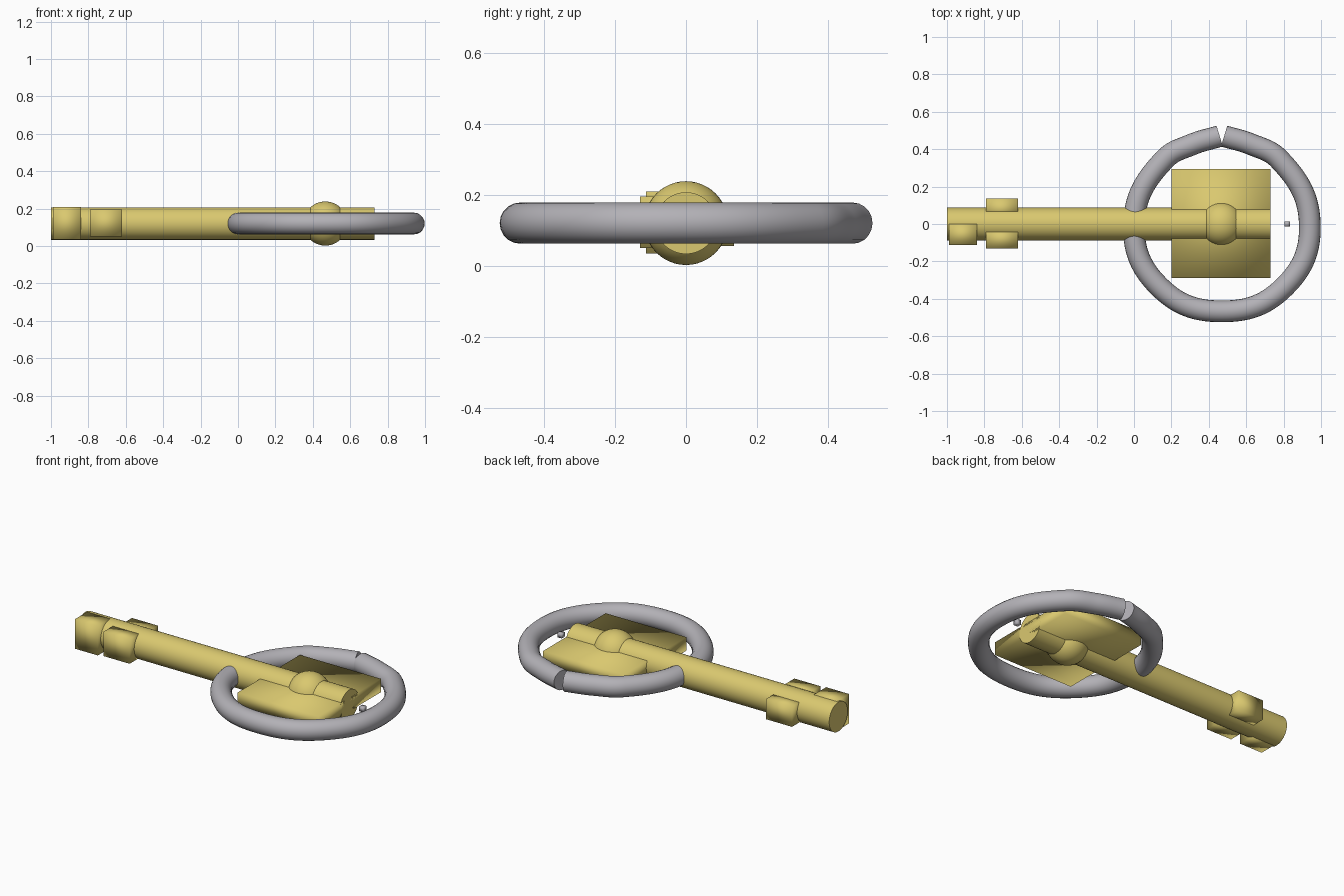
import bpy
import math

cube = bpy.data.objects.get("Cube")
if cube:
    bpy.data.objects.remove(cube, do_unlink=True)

MID = 0.12  # height of the shaft axis


def material(name, colour):
    mat = bpy.data.materials.new(name)
    mat.use_nodes = True
    mat.diffuse_color = (*colour, 1)
    mat.node_tree.nodes["Principled BSDF"].inputs["Base Color"].default_value = (*colour, 1)
    return mat


brass = material("brass", (0.70, 0.58, 0.16))
steel = material("steel", (0.45, 0.44, 0.47))


def finish(name, mat):
    ob = bpy.context.object
    ob.name = name
    ob.data.materials.append(mat)
    return ob


def box(name, mat, low, high):
    """Softly shaded box between two corners."""
    centre = [(a + b) / 2 for a, b in zip(low, high)]
    bpy.ops.mesh.primitive_cube_add(size=1, location=centre)
    ob = finish(name, mat)
    ob.scale = [b - a for a, b in zip(low, high)]
    bpy.ops.object.transform_apply(location=False, rotation=False, scale=True)
    bpy.ops.object.shade_smooth()
    return ob


# Shaft running the whole length, with a ball collar in the handle
bpy.ops.mesh.primitive_cylinder_add(vertices=48, radius=0.087, depth=1.73,
                                    location=(-0.135, 0, MID),
                                    rotation=(0, math.pi / 2, 0))
finish("shaft", brass)
bpy.ops.object.shade_smooth_by_angle(angle=math.radians(40))

bpy.ops.mesh.primitive_uv_sphere_add(segments=40, ring_count=24, radius=0.118,
                                     location=(0.467, 0, MID))
finish("ball_collar", brass)
bpy.ops.object.shade_smooth()

# Flat handle plate and the bits at the far end
box("handle_plate", brass, (0.2, -0.29, 0.08), (0.73, 0.295, 0.16))
box("end_bit", brass, (-0.99, -0.113, 0.034), (-0.84, 0, 0.209))
box("front_bit", brass, (-0.79, -0.13, 0.05), (-0.62, -0.03, 0.195))
box("back_bit", brass, (-0.79, 0.03, 0.055), (-0.62, 0.135, 0.175))

# Small peg inside the ring
box("peg", steel, (0.805, -0.014, MID - 0.014), (0.833, 0.014, MID + 0.014))

# Open ring: half a path, mirrored about its centre line
RING_X = 0.47
half = [(0.012, 0.47), (0.16, 0.425), (0.305, 0.347), (0.47, 0), (0.335, -0.335)]
path = ([(-x, y) for x, y in half] + [(0, -0.467)] + half[::-1])
curve = bpy.data.curves.new("ring", "CURVE")
curve.dimensions = "3D"
curve.bevel_depth = 0.058
curve.bevel_resolution = 8
curve.use_fill_caps = True
curve.resolution_u = 14
spline = curve.splines.new("BEZIER")
spline.bezier_points.add(len(path) - 1)
for point, (x, y) in zip(spline.bezier_points, path):
    point.co = (RING_X + x, y, MID)
    point.handle_left_type = point.handle_right_type = "AUTO"
ring = bpy.data.objects.new("ring", curve)
bpy.context.collection.objects.link(ring)
bpy.ops.object.select_all(action="DESELECT")
ring.select_set(True)
bpy.context.view_layer.objects.active = ring
bpy.ops.object.convert(target="MESH")
finish("ring", steel)
bpy.ops.object.shade_smooth_by_angle(angle=math.radians(40))
